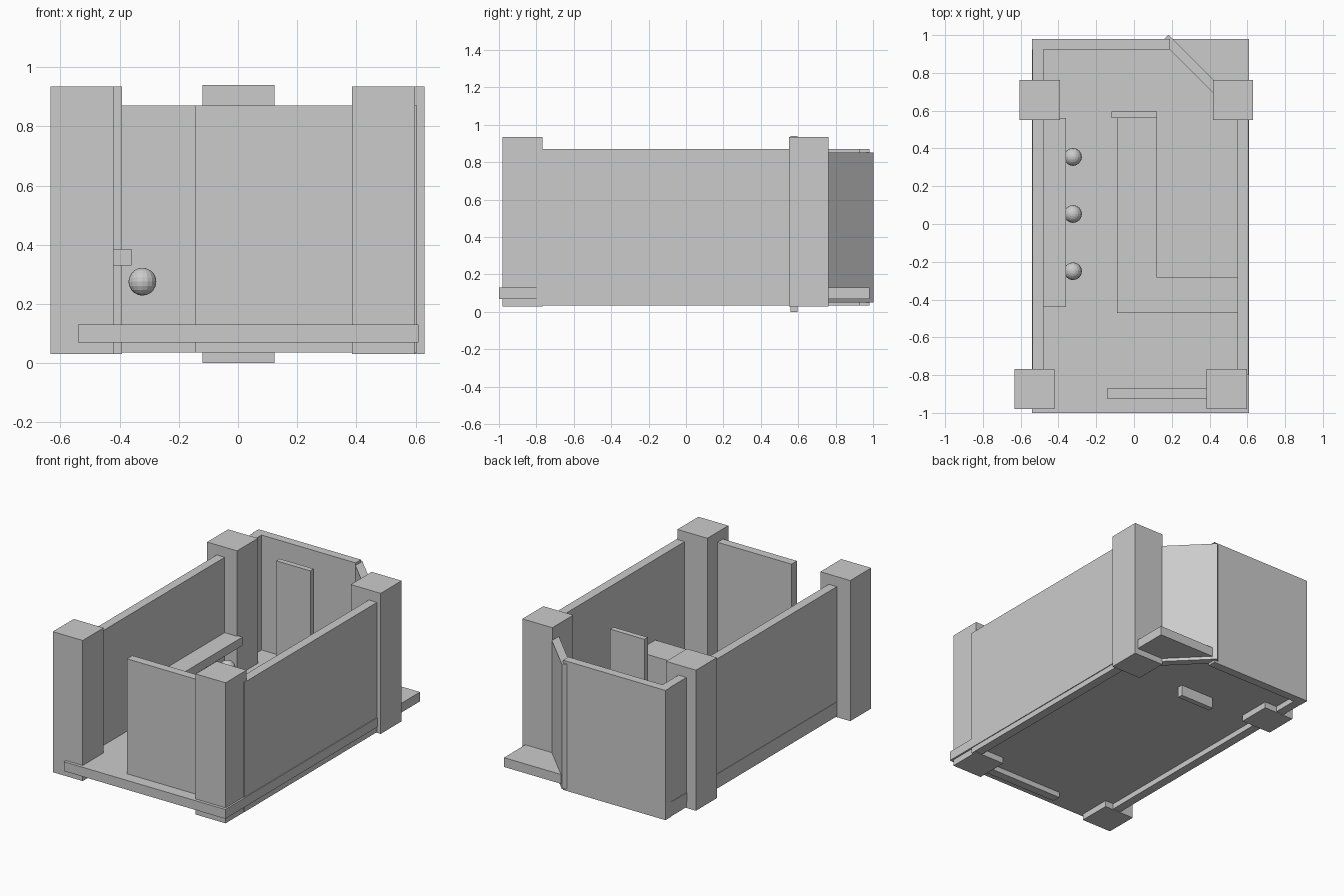
import bpy, bmesh, math
from mathutils import Matrix, Vector

cube = bpy.data.objects.get("Cube")
if cube:
    bpy.data.objects.remove(cube, do_unlink=True)

grey = bpy.data.materials.new("light_grey")
grey.use_nodes = True
grey.diffuse_color = (0.6, 0.6, 0.6, 1)
grey.node_tree.nodes["Principled BSDF"].inputs["Base Color"].default_value = (0.6, 0.6, 0.6, 1)


def finish(name, bm):
    mesh = bpy.data.meshes.new(name)
    bm.to_mesh(mesh)
    bm.free()
    mesh.materials.append(grey)
    obj = bpy.data.objects.new(name, mesh)
    bpy.context.collection.objects.link(obj)
    return obj


def box(name, x, y, z, angle=0):
    """Box from (min, max) ranges, turned about its own vertical axis."""
    size = Vector((x[1] - x[0], y[1] - y[0], z[1] - z[0]))
    centre = Vector((sum(x) / 2, sum(y) / 2, sum(z) / 2))
    bm = bmesh.new()
    bmesh.ops.create_cube(bm, size=1, matrix=Matrix.Translation(centre)
                          @ Matrix.Rotation(angle, 4, "Z") @ Matrix.Diagonal(size.to_4d()))
    return finish(name, bm)


def prism(name, outline, low, high):
    """Vertical extrusion of a floor-plan outline."""
    bm = bmesh.new()
    face = bm.faces.new([bm.verts.new((x, y, low)) for x, y in outline])
    top = bmesh.ops.extrude_face_region(bm, geom=[face])["geom"]
    bmesh.ops.translate(bm, vec=(0, 0, high - low),
                        verts=[v for v in top if isinstance(v, bmesh.types.BMVert)])
    bmesh.ops.recalc_face_normals(bm, faces=bm.faces)
    return finish(name, bm)


# Floor slab
box("floor", (-0.54, 0.61), (-1, 0.98), (0.07, 0.13))

# Corner posts
POST = 0.213
for name, x, y in (("front_right_post", -0.633, -0.98), ("front_left_post", 0.385, -0.98),
                   ("back_right_post", -0.605, 0.55), ("back_left_post", 0.418, 0.55)):
    box(name, (x, x + POST), (y, y + POST), (0.03, 0.935))

# Walls
WALL = (0.035, 0.87)
box("right_wall", (-0.537, -0.48), (-0.8, 0.93), WALL)
box("left_wall", (0.547, 0.605), (-0.8, 0.6), WALL)
box("back_wall", (-0.54, 0.19), (0.925, 0.98), WALL)
box("front_wall", (-0.143, 0.4), (-0.925, -0.87), WALL)

# Slanted wall across the back corner
box("slanted_wall", (0.101, 0.541), (0.803, 0.853), (0.05, 0.853), math.radians(-45))

# Door panel standing inside
box("door_panel", (-0.12, 0.123), (0.56, 0.595), (0, 0.94))

# L-shaped counter
prism("counter", [(-0.09, -0.47), (0.547, -0.47), (0.547, -0.28),
                  (0.12, -0.28), (0.12, 0.56), (-0.09, 0.56)], 0.13, 0.35)

# Wall shelf with a row of ball seats beside it
box("wall_shelf", (-0.485, -0.36), (-0.44, 0.56), (0.33, 0.385))
for i, y in enumerate((-0.25, 0.053, 0.355)):
    bm = bmesh.new()
    bmesh.ops.create_uvsphere(bm, u_segments=16, v_segments=10, radius=0.047,
                              matrix=Matrix.Translation((-0.323, y, 0.275)))
    finish(f"ball_seat_{i + 1}", bm)
